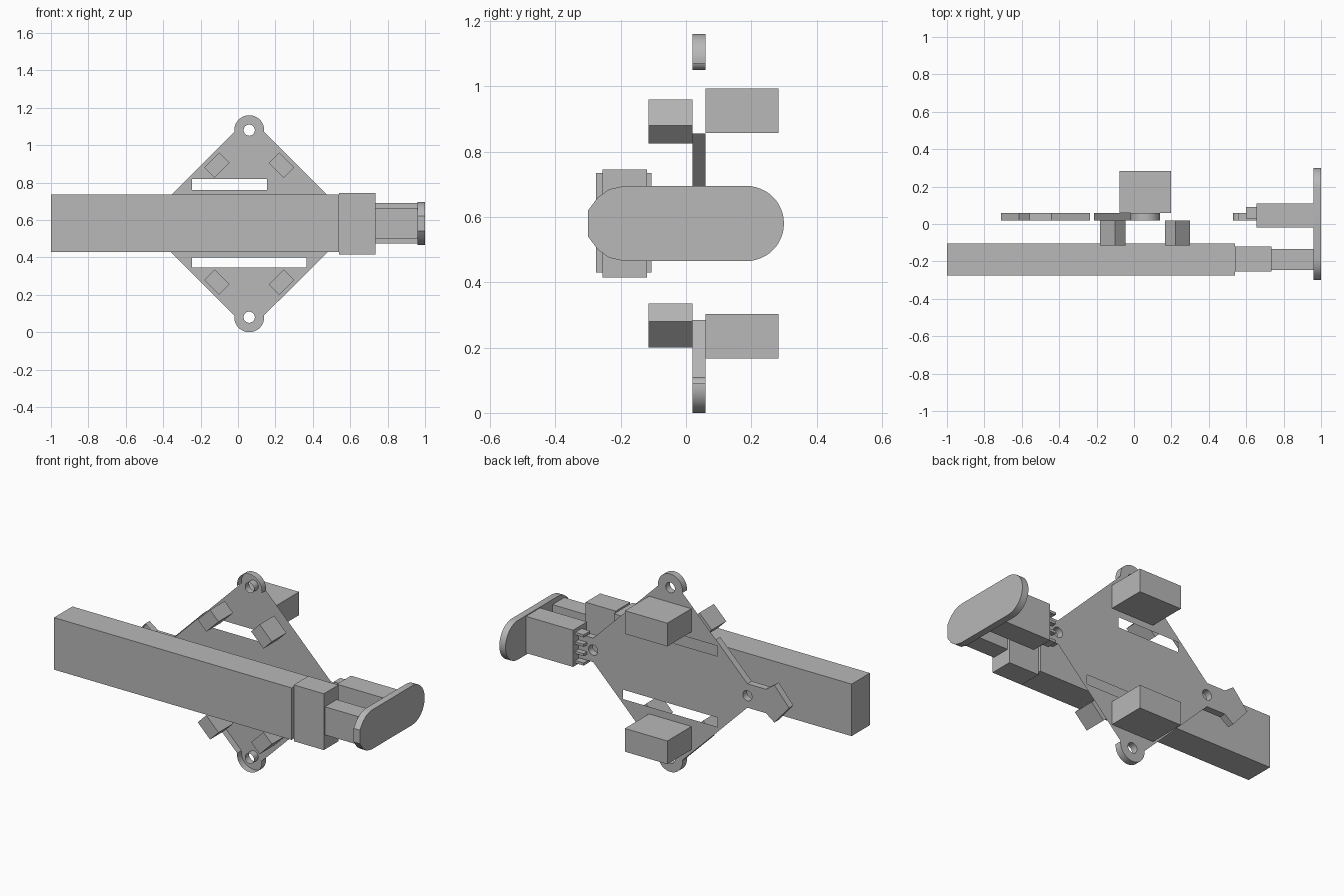
import bpy, bmesh, math
from mathutils import Matrix, Vector

default = bpy.data.objects.get("Cube")
if default:
    bpy.data.objects.remove(default, do_unlink=True)

grey = bpy.data.materials.new("plain_grey")
grey.use_nodes = True
colour = (0.48, 0.48, 0.48, 1)
grey.diffuse_color = colour
grey.node_tree.nodes["Principled BSDF"].inputs["Base Color"].default_value = colour

CX, CZ = 0.06, 0.58           # centre of the diamond plate
BACK, THICK = 0.06, 0.04


def finish(name, bm, smooth=False):
    mesh = bpy.data.meshes.new(name)
    bm.to_mesh(mesh)
    bm.free()
    mesh.materials.append(grey)
    ob = bpy.data.objects.new(name, mesh)
    bpy.context.collection.objects.link(ob)
    if smooth:
        bpy.ops.object.select_all(action='DESELECT')
        ob.select_set(True)
        bpy.context.view_layer.objects.active = ob
        bpy.ops.object.shade_smooth_by_angle(angle=math.radians(30))
    return ob


def box(name, xs, ys, zs, turn=0):
    """Box from ranges on each axis, turned about y through its centre."""
    size = [b - a for a, b in (xs, ys, zs)]
    centre = Vector([(a + b) / 2 for a, b in (xs, ys, zs)])
    bm = bmesh.new()
    bmesh.ops.create_cube(bm, size=1, matrix=Matrix.Translation(centre)
                          @ Matrix.Rotation(turn, 4, 'Y') @ Matrix.Diagonal((*size, 1)))
    return finish(name, bm)


def arc(cx, cy, r, start, end, n):
    return [(cx + r * math.cos(math.radians(start + (end - start) * i / n)),
             cy + r * math.sin(math.radians(start + (end - start) * i / n)))
            for i in range(n + 1)]


# Long beam with its collar and neck
box("beam", (-1, 0.54), (-0.275, -0.105), (0.43, 0.735))
box("collar", (0.54, 0.735), (-0.255, -0.12), (0.415, 0.745))
box("neck", (0.735, 0.96), (-0.245, -0.135), (0.5, 0.665))

# Connector block and its thin prongs
box("connector_block", (0.655, 0.96), (-0.02, 0.11), (0.475, 0.69))
for i in range(4):
    z = 0.49 + 0.055 * i
    box(f"prong_{i + 1}", (0.6, 0.66), (0.03, 0.09), (z, z + 0.015))

# End plate, round at the back and clipped at the front
upper = [(-0.19, 0.115), (-0.235, 0.105), (-0.27, 0.08), (-0.3, 0.04)]
profile = arc(0.185, 0, 0.115, -90, 90, 24) + upper + [(y, -z) for y, z in reversed(upper)]
bm = bmesh.new()
face = bm.faces.new([bm.verts.new((0.96, y, CZ + z)) for y, z in profile])
out = bmesh.ops.extrude_face_region(bm, geom=[face])
bmesh.ops.translate(bm, vec=(0.04, 0, 0),
                    verts=[v for v in out["geom"] if isinstance(v, bmesh.types.BMVert)])
bmesh.ops.recalc_face_normals(bm, faces=bm.faces)
finish("end_plate", bm, True)

# Diamond plate: a sheet with lugs, tongue, slots and partial rim walls
tongue = [(-0.295, 0.275), (-0.5, 0.07), (-0.62, 0.07), (-0.675, 0.11)]
outline = (arc(0, 0.5, 0.08, -7, 187, 24) + tongue + [(-0.77, 0)]
           + [(x, -z) for x, z in reversed(tongue[1:])] + [(-0.275, -0.295)]
           + arc(0, -0.5, 0.08, 173, 367, 24)
           + [(0.5, -0.07), (0.66, -0.07), (0.66, 0.07), (0.5, 0.07)])
holes = [arc(x, z, 0.03, 0, 345, 23) for x, z in ((0.5, 0), (-0.5, 0), (0, 0.5), (0, -0.5))]


def slot(x0, x1, z0, z1):
    return [(x0, z0), (x1, z0), (x1, z1), (x0, z1)]


slots = [slot(-0.305, 0.095, 0.18, 0.24), slot(-0.305, 0.305, -0.235, -0.18)]


def has_wall(x, z):
    if abs(z) > 0.49 or abs(x) > 0.5:
        return True
    return x < -0.08 and (0.07 < z < 0.275 or z < -0.295)


bm = bmesh.new()


def loop(points):
    verts = [bm.verts.new((CX + x, BACK, CZ + z)) for x, z in points]
    return [bm.edges.new((v, verts[(i + 1) % len(verts)])) for i, v in enumerate(verts)]


rim = loop(outline)
bores = [e for pts in holes for e in loop(pts)]
cuts = [e for pts in slots for e in loop(pts)]
bmesh.ops.triangle_fill(bm, edges=rim + bores + cuts, use_beauty=True, use_dissolve=False,
                        normal=(0, 1, 0))
walls = list(bores)
for e in rim:
    mid = (e.verts[0].co + e.verts[1].co) / 2
    if has_wall(mid.x - CX, mid.z - CZ):
        walls.append(e)
out = bmesh.ops.extrude_edge_only(bm, edges=walls)
bmesh.ops.translate(bm, vec=(0, -THICK, 0),
                    verts=[v for v in out["geom"] if isinstance(v, bmesh.types.BMVert)])
bmesh.ops.recalc_face_normals(bm, faces=bm.faces)
sheet = next(f for f in bm.faces if abs(f.normal.y) > 0.9)
if sheet.normal.y < 0:
    bmesh.ops.reverse_faces(bm, faces=bm.faces)
finish("diamond_plate", bm, True)

# Rear boxes and the four slanted front blocks, mirrored about the plate centre
for up, level in ((1, "upper"), (-1, "lower")):
    z = CZ + up * 0.345
    box(f"{level}_rear_box", (-0.077, 0.198), (BACK, 0.283), (z - 0.068, z + 0.068))
    for side, word in ((1, "left"), (-1, "right")):
        x, z = CX + side * 0.173, CZ + up * 0.3125
        box(f"{level}_{word}_block", (x - 0.0565, x + 0.0565), (-0.115, 0.02),
            (z - 0.039, z + 0.039), turn=side * up * math.pi / 4)
